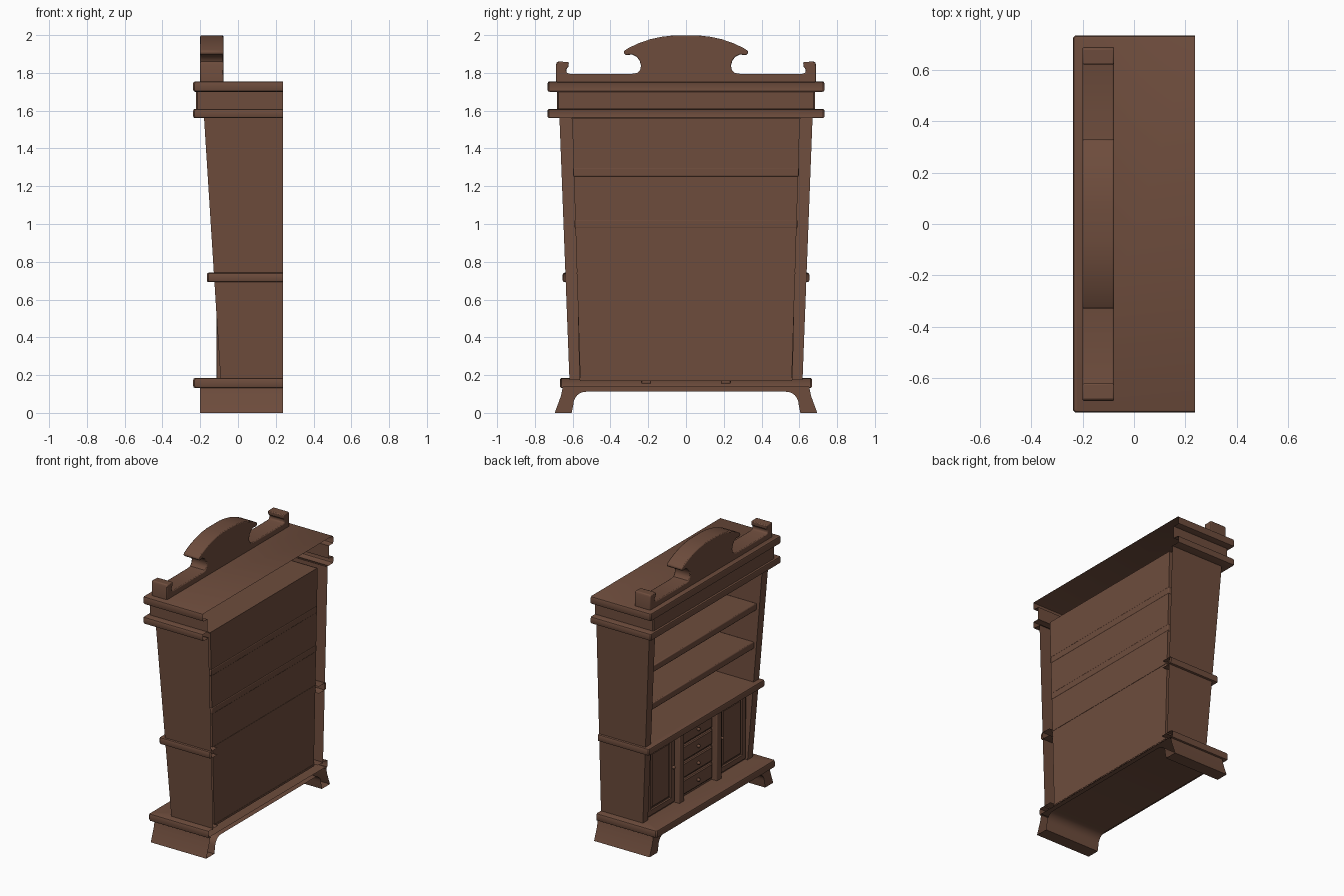
import bpy, bmesh, math

if "Cube" in bpy.data.objects:
    bpy.data.objects.remove(bpy.data.objects["Cube"])

B = 0.237  # open rear plane; the cabinet faces -x

wood = bpy.data.materials.new("dark brown wood")
wood.diffuse_color = (0.155, 0.073, 0.046, 1)
wood.use_nodes = True
wood.node_tree.nodes["Principled BSDF"].inputs["Base Color"].default_value = wood.diffuse_color


def finish(name, bm, bevel=0.0, smooth=True):
    bmesh.ops.recalc_face_normals(bm, faces=bm.faces)
    me = bpy.data.meshes.new(name)
    bm.to_mesh(me)
    bm.free()
    me.materials.append(wood)
    ob = bpy.data.objects.new(name, me)
    bpy.context.collection.objects.link(ob)
    if bevel:
        m = ob.modifiers.new("bevel", 'BEVEL')
        m.width, m.segments, m.limit_method = bevel, 2, 'ANGLE'
        m.angle_limit = math.radians(50)
    if smooth:
        bpy.ops.object.select_all(action='DESELECT')
        ob.select_set(True)
        bpy.context.view_layer.objects.active = ob
        bpy.ops.object.shade_smooth_by_angle(angle=math.radians(35))
    return ob


def loft(name, paths, cap=False, smooth=True):
    """Join equal-length open point rows into a surface."""
    bm = bmesh.new()
    rows = [[bm.verts.new(p) for p in path] for path in paths]
    for a, b in zip(rows, rows[1:]):
        for i in range(len(a) - 1):
            bm.faces.new((a[i], a[i + 1], b[i + 1], b[i]))
    if cap:
        bm.faces.new(rows[-1])
    return finish(name, bm, smooth=smooth)


def u_path(w, f, z, c=0.008):
    """U-shaped outline, open at the rear, with clipped front corners."""
    return [(B, -w, z), (f + c, -w, z), (f, -w + c, z),
            (f, w - c, z), (f + c, w, z), (B, w, z)]


def slab(w, f, z0, z1, r=0.01):
    """Outer rings of a moulding with softened edges."""
    k = r * 0.3
    return [(w - r, f + r, z0), (w - k, f + k, z0 + k), (w, f, z0 + r),
            (w, f, z1 - r), (w - k, f + k, z1 - k), (w - r, f + r, z1)]


def box(bm, x0, x1, y0, y1, z0, z1):
    vs = bmesh.ops.create_cube(bm, size=1)["verts"]
    for v in vs:
        v.co = ((x0 + x1) / 2 + v.co.x * (x1 - x0),
                (y0 + y1) / 2 + v.co.y * (y1 - y0),
                (z0 + z1) / 2 + v.co.z * (z1 - z0))
    return vs


def make_box(name, *dims, bevel=0.0):
    bm = bmesh.new()
    box(bm, *dims)
    return finish(name, bm, bevel)


def prism(name, outline, x0, x1, rear=True, bevel=0.0):
    """Extrude a y-z outline along x; the rear can stay open."""
    bm = bmesh.new()
    a = [bm.verts.new((x0, y, z)) for y, z in outline]
    b = [bm.verts.new((x1, y, z)) for y, z in outline]
    n = len(a)
    bm.faces.new(a)
    if rear:
        bm.faces.new(b[::-1])
    for i in range(n):
        bm.faces.new((a[i], b[i], b[(i + 1) % n], a[(i + 1) % n]))
    return finish(name, bm, bevel)


def mirrored(half):
    return half + [(-y, z) for y, z in reversed(half)]


def panel(name, x0, x1, y0, y1, z0, z1, steps):
    """Thin front with stepped insets on its -x face."""
    bm = bmesh.new()
    box(bm, x0, x1, y0, y1, z0, z1)
    bm.normal_update()
    face = min(bm.faces, key=lambda q: q.normal.x)
    for width, depth in steps:
        bmesh.ops.inset_region(bm, faces=[face], thickness=width)
        for v in face.verts:
            v.co.x += depth
    finish(name, bm, smooth=False)


def knob(name, x, y, z):
    bm = bmesh.new()
    bmesh.ops.create_uvsphere(bm, u_segments=12, v_segments=8, radius=0.012)
    bmesh.ops.translate(bm, verts=bm.verts, vec=(x, y, z))
    finish(name, bm)


# hollow cornice: two mouldings, frieze between, closed top
rings = ([(0.66, -0.17, 1.56)] + slab(0.733, -B, 1.56, 1.61)
         + [(0.683, -0.222, 1.61), (0.683, -0.222, 1.70)]
         + slab(0.733, -B, 1.70, 1.755))
loft("cornice", [u_path(*r) for r in rings], cap=True)
make_box("niche_ceiling", -0.18, 0.20, -0.605, 0.605, 1.557, 1.562)

# crest board with scrolled arch and end posts
arc = [(0.0001, 2.0), (0.07, 1.998), (0.13, 1.991), (0.19, 1.978),
       (0.25, 1.957), (0.30, 1.934), (0.328, 1.917), (0.33, 1.903),
       (0.318, 1.894), (0.285, 1.897), (0.262, 1.886), (0.246, 1.866),
       (0.238, 1.84), (0.242, 1.817), (0.257, 1.80), (0.285, 1.795),
       (0.615, 1.795), (0.632, 1.80), (0.635, 1.818), (0.622, 1.832),
       (0.620, 1.858), (0.682, 1.860), (0.688, 1.845), (0.688, 1.75)]
prism("crest", mirrored(arc[1:]), -0.20, -0.077, bevel=0.006)

# tapered hollow side panels
for s, side in ((1, "left"), (-1, "right")):
    rows = []
    for z, wo, wi, f in ((0.175, 0.617, 0.56, -0.092), (1.565, 0.67, 0.603, -0.18)):
        rows.append([(B, s * wo, z), (f, s * wo, z), (f, s * wi, z), (0.205, s * wi, z)])
    loft(side + "_side", rows, smooth=False)

# back panel
loft("back_panel", [[(0.205, -0.56, 0.17), (0.205, 0.56, 0.17)],
                    [(0.205, -0.603, 1.562), (0.205, 0.603, 1.562)]], smooth=False)

# shelves
for i, (z, w, f) in enumerate(((1.275, 0.597, -0.14), (1.0, 0.589, -0.125))):
    make_box("shelf_%d" % (i + 1), f, 0.207, -w, w, z - 0.024, z + 0.024, bevel=0.006)

# middle moulding and counter
rings = [(0.57, -0.07, 0.692)] + slab(0.653, -0.165, 0.692, 0.742) + [(0.57, -0.10, 0.742)]
loft("counter_moulding", [u_path(*r) for r in rings])
make_box("counter_top", -0.13, 0.207, -0.58, 0.58, 0.735, 0.742)

# base moulding and floor
rings = [(0.64, -0.19, 0.132)] + slab(0.668, -B, 0.132, 0.185) + [(0.56, -0.07, 0.185)]
loft("base_moulding", [u_path(*r) for r in rings])
make_box("cabinet_floor", -0.10, 0.207, -0.565, 0.565, 0.175, 0.185)

# arched base with flared feet
foot = [(0.652, 0.14), (0.662, 0.09), (0.695, 0.0), (0.605, 0.0)]
foot += [(0.53 + 0.066 * math.cos(t), 0.046 + 0.066 * math.sin(t))
         for t in [math.radians(90 * i / 6) for i in range(7)]]
prism("arched_feet", mirrored(foot), -0.20, B, rear=False)

# lower cabinet front
loft("cabinet_front", [[(-0.072, -0.565, 0.18), (-0.072, 0.565, 0.18)],
                       [(-0.072, -0.575, 0.70), (-0.072, 0.575, 0.70)]], smooth=False)
for s, side in ((1, "left"), (-1, "right")):
    ya, yb = sorted((s * 0.185, s * 0.237))
    make_box(side + "_pillar", -0.115, -0.05, ya, yb, 0.155, 0.70, bevel=0.005)
    ya, yb = sorted((s * 0.25, s * 0.55))
    panel(side + "_door", -0.085, -0.07, ya, yb, 0.20, 0.68,
          [(0.05, 0.0), (0.004, 0.01), (0.012, 0.0), (0.012, -0.006)])
    knob(side + "_door_knob", -0.094, s * 0.272, 0.45)

# stacked drawers
for i in range(4):
    z = 0.26 + i * 0.12
    panel("drawer_%d" % (i + 1), -0.085, -0.07, -0.172, 0.172, z - 0.052, z + 0.052,
          [(0.01, -0.006)])
    knob("drawer_knob_%d" % (i + 1), -0.10, 0, z)
